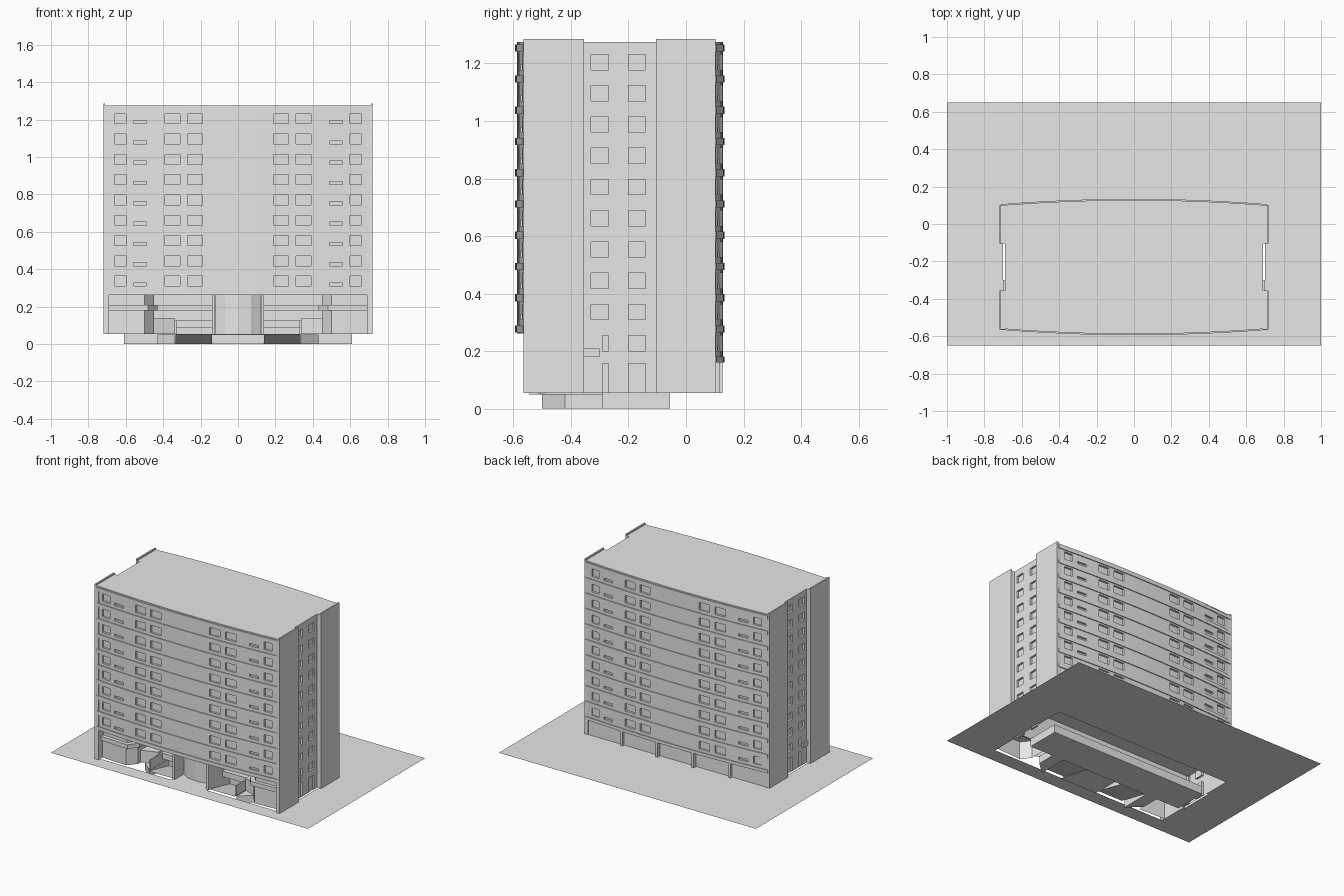
import bpy
import bmesh
from mathutils import Vector

cube = bpy.data.objects.get("Cube")
if cube:
    bpy.data.objects.remove(cube)

grey = bpy.data.materials.new("plain grey")
grey.use_nodes = True
grey.diffuse_color = (0.8, 0.8, 0.8, 1)
grey.node_tree.nodes["Principled BSDF"].inputs["Base Color"].default_value = (0.8, 0.8, 0.8, 1)

GROUND, ROOF, SOFFIT, BACK_SOFFIT = 0.055, 1.275, 0.262, 0.16
HALF, MID_Y = 0.71, -0.23
FLOOR, FIRST = 0.1085, 0.265
WINDOWS = [(0.19, 0.27), (0.31, 0.39), (0.49, 0.56), (0.60, 0.66)]
SIDE_WINDOWS = [(-0.33, -0.27), (-0.20, -0.14)]


def finish(name, bm, recalc=True):
    if recalc:
        bmesh.ops.recalc_face_normals(bm, faces=bm.faces[:])
    mesh = bpy.data.meshes.new(name)
    bm.to_mesh(mesh)
    bm.free()
    mesh.materials.append(grey)
    obj = bpy.data.objects.new(name, mesh)
    bpy.context.collection.objects.link(obj)
    return obj


def prism(name, plan, z0, z1, bottom=True):
    bm = bmesh.new()
    low = [bm.verts.new((x, y, z0)) for x, y in plan]
    high = [bm.verts.new((x, y, z1)) for x, y in plan]
    n = len(plan)
    for i in range(n):
        j = (i + 1) % n
        bm.faces.new((low[i], low[j], high[j], high[i]))
    bm.faces.new(high)
    if bottom:
        bm.faces.new(low[::-1])
    return finish(name, bm)


def box(name, x0, x1, y0, y1, z0, z1, bottom=True):
    return prism(name, [(x0, y0), (x1, y0), (x1, y1), (x0, y1)], z0, z1, bottom)


def sheet(name, points):
    bm = bmesh.new()
    face = bm.faces.new([bm.verts.new(p) for p in points])
    face.normal_update()
    if face.normal.z < -0.01:
        face.normal_flip()
    return finish(name, bm, False)


def depth(x):
    """Half depth of the bowed floor plan."""
    return 0.33 + 0.028 * (1 - (x / HALF) ** 2)


def push(bm, faces, offset):
    out = bmesh.ops.extrude_face_region(bm, geom=faces)["geom"]
    verts = [g for g in out if isinstance(g, bmesh.types.BMVert)]
    bmesh.ops.translate(bm, verts=verts, vec=offset)
    old = [f for f in faces if f.is_valid]
    if old:
        bmesh.ops.delete(bm, geom=old, context="FACES_ONLY")


def facade(name, us, bottom, storeys, place, outward, windows, band_depth):
    """Wall grid with raised floor bands and sunken windows on each storey."""
    zs = {bottom, ROOF}
    for k in storeys:
        base = FIRST + k * FLOOR
        zs.update(base + d for d in (0, 0.025, 0.045, 0.062, 0.098) if bottom < base + d < ROOF)
    zs = sorted(zs)
    bm = bmesh.new()
    rows = [[bm.verts.new(place(u, z)) for u in us] for z in zs]
    bands, holes = [], []
    for r in range(len(zs) - 1):
        zc = (zs[r] + zs[r + 1]) / 2
        t = (zc - FIRST) % FLOOR
        for c in range(len(us) - 1):
            uc = (us[c] + us[c + 1]) / 2
            f = bm.faces.new((rows[r][c], rows[r][c + 1], rows[r + 1][c + 1], rows[r + 1][c]))
            f.normal_update()
            if f.normal.dot(outward) < 0:
                f.normal_flip()
            if t < 0.025:
                bands.append(f)
            for i, (a, b) in enumerate(windows):
                head = 0.062 if i % 4 == 2 else 0.098
                if a < uc < b and 0.045 < t < head:
                    holes.append(f)
    push(bm, holes, -0.014 * outward)
    if band_depth:
        push(bm, bands, band_depth * outward)
    return finish(name, bm, False)


# Bowed front and back facades
both = WINDOWS + [(-b, -a) for a, b in WINDOWS]
cuts = sorted({e for w in both for e in w} | {-HALF, -0.1, 0, 0.1, HALF})
facade("front_facade", cuts, SOFFIT, range(10),
       lambda x, z: (x, MID_Y - depth(x), z), Vector((0, -1, 0)), both, 0.006)
facade("back_facade", cuts, BACK_SOFFIT, range(-1, 10),
       lambda x, z: (x, MID_Y + depth(x), z), Vector((0, 1, 0)), both, 0.006)

# Recessed end walls between tall side panels
ends = sorted({e for w in SIDE_WINDOWS for e in w} | {-0.355, -0.105})
for s, side in ((1, "left"), (-1, "right")):
    facade(side + "_recessed_wall", ends, GROUND, range(-1, 10),
           lambda y, z: (s * 0.69, y, z), Vector((s, 0, 0)), SIDE_WINDOWS, 0)
    for y0, y1, end in ((-0.565, -0.355, "front"), (-0.105, 0.102, "back")):
        box(f"{side}_{end}_panel", s * 0.69, s * 0.71, y0, y1, GROUND, ROOF)
        box(f"{side}_{end}_panel_face", s * 0.71, s * 0.72, y0, y1, GROUND, 1.285)

# Roof and floor slabs follow the bowed plan
xs = [HALF * i / 8 for i in range(-8, 9)]
front = [(x, MID_Y - depth(x)) for x in xs]
back = [(x, MID_Y + depth(x)) for x in reversed(xs)]
notch = [(HALF, -0.355), (0.69, -0.355), (0.69, -0.105), (HALF, -0.105)]
plan = front + notch + back + [(-x, y) for x, y in reversed(notch)]
prism("roof_slab", plan, ROOF - 0.01, ROOF)
prism("first_floor_slab", plan, SOFFIT, SOFFIT + 0.004)
prism("back_overhang", back + [(-HALF, 0.09), (HALF, 0.09)], BACK_SOFFIT, BACK_SOFFIT + 0.005)

# Ground floor back wall and its posts
box("back_ground_wall", -0.69, 0.69, 0.085, 0.098, GROUND, SOFFIT)
for i in range(6):
    x = -0.7 + 0.28 * i
    box(f"back_post_{i + 1}", x - 0.008, x + 0.008, 0.09, MID_Y + depth(x), GROUND, BACK_SOFFIT)

# Ground plate around the building opening
hx, hy0, hy1, gy = 0.70, -0.545, 0.095, 0.65
for name, x0, x1, y0, y1 in (("front", -1, 1, -gy, hy0), ("back", -1, 1, hy1, gy),
                             ("right", -1, -hx, hy0, hy1), ("left", hx, 1, hy0, hy1)):
    sheet("ground_" + name, [(x0, y0, GROUND), (x1, y0, GROUND), (x1, y1, GROUND), (x0, y1, GROUND)])

# Basement and entrance wall above it
box("basement", -0.61, 0.61, -0.29, -0.055, 0, GROUND + 0.002)
box("entrance_back_wall", -0.69, 0.69, -0.30, -0.29, GROUND, SOFFIT)
box("entrance_band", -0.69, 0.69, -0.315, -0.30, 0.18, 0.21)

# Central core with projecting fins
core = [(-0.12, -0.30), (-0.12, -0.43), (-0.07, -0.46), (0, -0.47),
        (0.07, -0.46), (0.12, -0.43), (0.12, -0.30)]
prism("central_core", core, GROUND, SOFFIT)
box("central_floor", -0.14, 0.14, hy0, -0.29, GROUND - 0.006, GROUND)

for s, side in ((1, "left"), (-1, "right")):
    def flip(points):
        return [(s * x, y) for x, y in points]

    box(side + "_fin", s * 0.122, s * 0.14, -0.53, -0.30, GROUND, SOFFIT)
    # Side lobby with ledge and angled inner end
    prism(side + "_lobby", flip([(0.69, -0.52), (0.50, -0.53), (0.45, -0.47), (0.45, -0.30), (0.69, -0.30)]),
          GROUND, 0.18, False)
    prism(side + "_lobby_ledge", flip([(0.70, -0.535), (0.48, -0.545), (0.43, -0.48), (0.43, -0.30), (0.70, -0.30)]),
          0.18, 0.21)
    prism(side + "_lobby_top", flip([(0.69, -0.51), (0.50, -0.52), (0.45, -0.46), (0.45, -0.30), (0.69, -0.30)]),
          0.21, SOFFIT, False)
    # Ramp down to the basement, with walls and parapet
    sheet(side + "_ramp", [(s * 0.14, -0.52, GROUND), (s * 0.335, -0.52, GROUND),
                           (s * 0.335, -0.29, 0.004), (s * 0.14, -0.29, 0.004)])
    for x in (0.14, 0.335):
        sheet(f"{side}_ramp_wall_{x}", [(s * x, -0.52, GROUND), (s * x, -0.29, GROUND), (s * x, -0.29, 0)])
    box(side + "_parapet", s * 0.33, s * 0.34, -0.50, -0.30, GROUND, 0.125)
    box(side + "_ramp_lintel", s * 0.14, s * 0.33, -0.37, -0.30, 0.085, 0.125)
    # Low planter beside the ramp
    prism(side + "_planter", flip([(0.34, -0.40), (0.45, -0.44), (0.45, -0.30), (0.34, -0.30)]),
          GROUND, 0.14, False)
    prism(side + "_pit_wall", flip([(0.34, -0.50), (0.43, -0.42), (0.43, -0.29), (0.34, -0.29)]),
          0, GROUND - 0.004)
